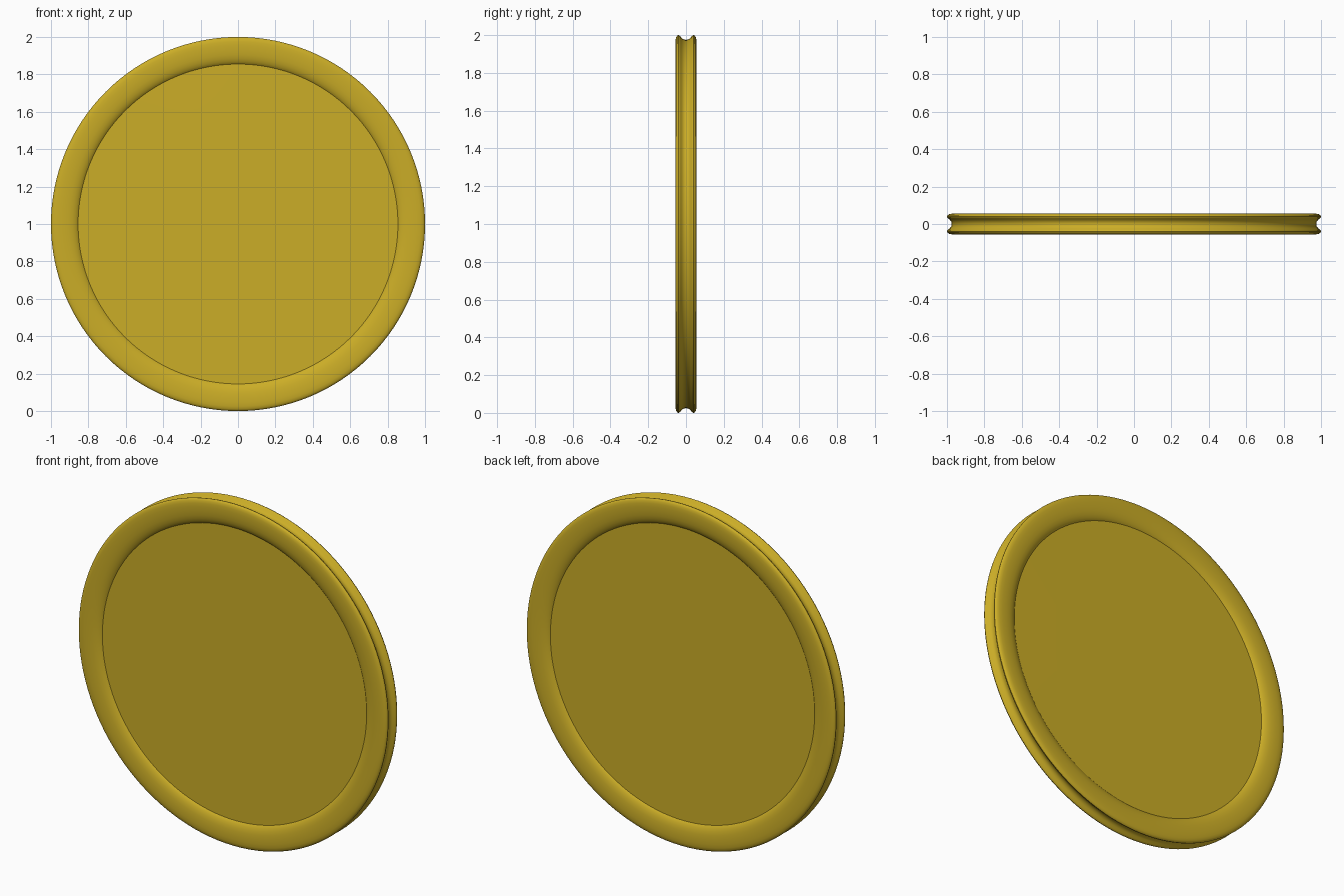
import bpy, bmesh, math

if "Cube" in bpy.data.objects:
    bpy.data.objects.remove(bpy.data.objects["Cube"])

# half profile (radius, half thickness) from rim groove to face centre
half = [(0.975, 0.0), (0.977, 0.012), (0.984, 0.022), (0.994, 0.030),
        (0.999, 0.036), (1.0, 0.041), (0.997, 0.047), (0.989, 0.052),
        (0.975, 0.055), (0.955, 0.056), (0.93, 0.0555), (0.905, 0.053),
        (0.885, 0.049), (0.87, 0.043), (0.86, 0.037), (0.855, 0.032),
        (0.6, 0.0325), (0.3, 0.033)]
centre_y = 0.033
profile = [(r, -y) for r, y in reversed(half[1:])] + half

# revolve the profile around the y axis
N = 128
bm = bmesh.new()
rings = []
for r, y in profile:
    rings.append([bm.verts.new((r * math.sin(2 * math.pi * i / N), y,
                                1 + r * math.cos(2 * math.pi * i / N)))
                  for i in range(N)])
for a, b in zip(rings, rings[1:]):
    for i in range(N):
        j = (i + 1) % N
        bm.faces.new((a[i], a[j], b[j], b[i]))

# close both faces at the centre
for ring, y in ((rings[0], -centre_y), (rings[-1], centre_y)):
    c = bm.verts.new((0, y, 1))
    for i in range(N):
        bm.faces.new((ring[i], ring[(i + 1) % N], c))
bmesh.ops.recalc_face_normals(bm, faces=bm.faces)

mesh = bpy.data.meshes.new("grooved_disc")
bm.to_mesh(mesh)
bm.free()
disc = bpy.data.objects.new("grooved_disc", mesh)
bpy.context.collection.objects.link(disc)

# golden material
mat = bpy.data.materials.new("gold")
mat.diffuse_color = (0.60, 0.42, 0.02, 1)
mat.use_nodes = True
mat.node_tree.nodes["Principled BSDF"].inputs["Base Color"].default_value = mat.diffuse_color
mesh.materials.append(mat)

bpy.context.view_layer.objects.active = disc
disc.select_set(True)
bpy.ops.object.shade_smooth_by_angle(angle=math.radians(35))
